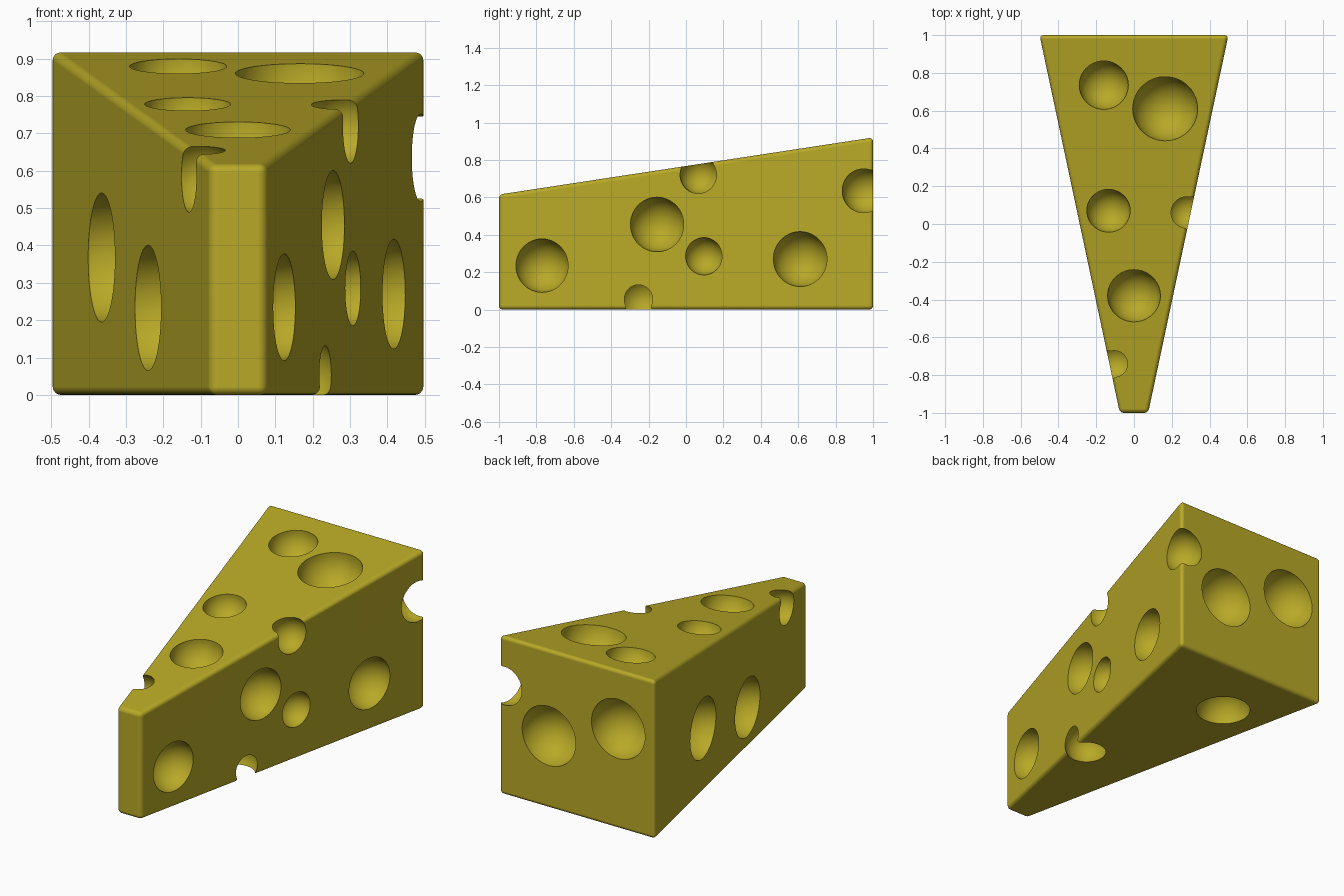
import bpy
import bmesh
from mathutils import Matrix, Euler

default = bpy.data.objects.get("Cube")
if default:
    bpy.data.objects.remove(default, do_unlink=True)


def half_width(y):
    return 0.075 + 0.2125 * (y + 1)


def top_height(y):
    return 0.615 + 0.1525 * (y + 1)


def make_object(name, bm):
    bmesh.ops.recalc_face_normals(bm, faces=bm.faces)
    mesh = bpy.data.meshes.new(name)
    bm.to_mesh(mesh)
    bm.free()
    obj = bpy.data.objects.new(name, mesh)
    bpy.context.collection.objects.link(obj)
    return obj


# Cheese colour
cheese = bpy.data.materials.new("cheese_yellow")
cheese.use_nodes = True
colour = (0.48, 0.395, 0.02, 1)
cheese.diffuse_color = colour
cheese.node_tree.nodes["Principled BSDF"].inputs["Base Color"].default_value = colour

# Wedge: a cube tapered towards the front, with a sloping top
bm = bmesh.new()
bmesh.ops.create_cube(bm, size=2)
for v in bm.verts:
    v.co.x *= half_width(v.co.y)
    v.co.z = top_height(v.co.y) if v.co.z > 0 else 0
wedge = make_object("cheese_wedge", bm)
wedge.data.materials.append(cheese)

# Holes centred on the faces
holes = []
for x, y, r in [(-0.16, 0.735, 0.13), (0.165, 0.61, 0.172),
                (-0.135, 0.07, 0.115), (0, -0.38, 0.14)]:
    holes.append(((x, y, top_height(y)), r))
for side, y, z, r in [(1, -0.77, 0.235, 0.143), (1, -0.155, 0.455, 0.146),
                      (1, 0.095, 0.285, 0.1), (1, 0.61, 0.27, 0.147),
                      (-1, 0.365, 0.368, 0.173), (-1, -0.22, 0.233, 0.168)]:
    holes.append(((side * half_width(y), y, z), r))
holes += [((0.18, 1, 0.42), 0.172), ((-0.265, 1, 0.58), 0.172),
          ((-0.135, 0.6, 0), 0.148)]

# Holes that break through an edge
holes += [((0.28, 0.07, 0.72), 0.102), ((-0.105, -0.73, 0.585), 0.1),
          ((0.144, -0.235, 0.055), 0.12), ((0.465, 0.955, 0.635), 0.12)]

bm = bmesh.new()
turn = Euler((0.4, 0.3, 0.2)).to_matrix().to_4x4()
for centre, radius in holes:
    bmesh.ops.create_icosphere(bm, subdivisions=4, radius=radius,
                               matrix=Matrix.Translation(centre) @ turn)
cutter = make_object("hole_cutter", bm)
cutter.data.materials.append(cheese)

# Round the wedge edges, then cut the holes
bevel = wedge.modifiers.new("rounded_edges", 'BEVEL')
bevel.width = 0.022
bevel.segments = 5
bevel.limit_method = 'NONE'
cut = wedge.modifiers.new("holes", 'BOOLEAN')
cut.operation = 'DIFFERENCE'
cut.solver = 'EXACT'
cut.object = cutter

bpy.ops.object.select_all(action='DESELECT')
wedge.select_set(True)
bpy.context.view_layer.objects.active = wedge
for name in ("rounded_edges", "holes"):
    bpy.ops.object.modifier_apply(modifier=name)
bpy.data.objects.remove(cutter, do_unlink=True)

# Smooth shading with crisp hole rims and flat sides
bpy.ops.object.shade_smooth_by_angle(angle=0.6)
normals = wedge.modifiers.new("flat_sides", 'WEIGHTED_NORMAL')
normals.keep_sharp = True
